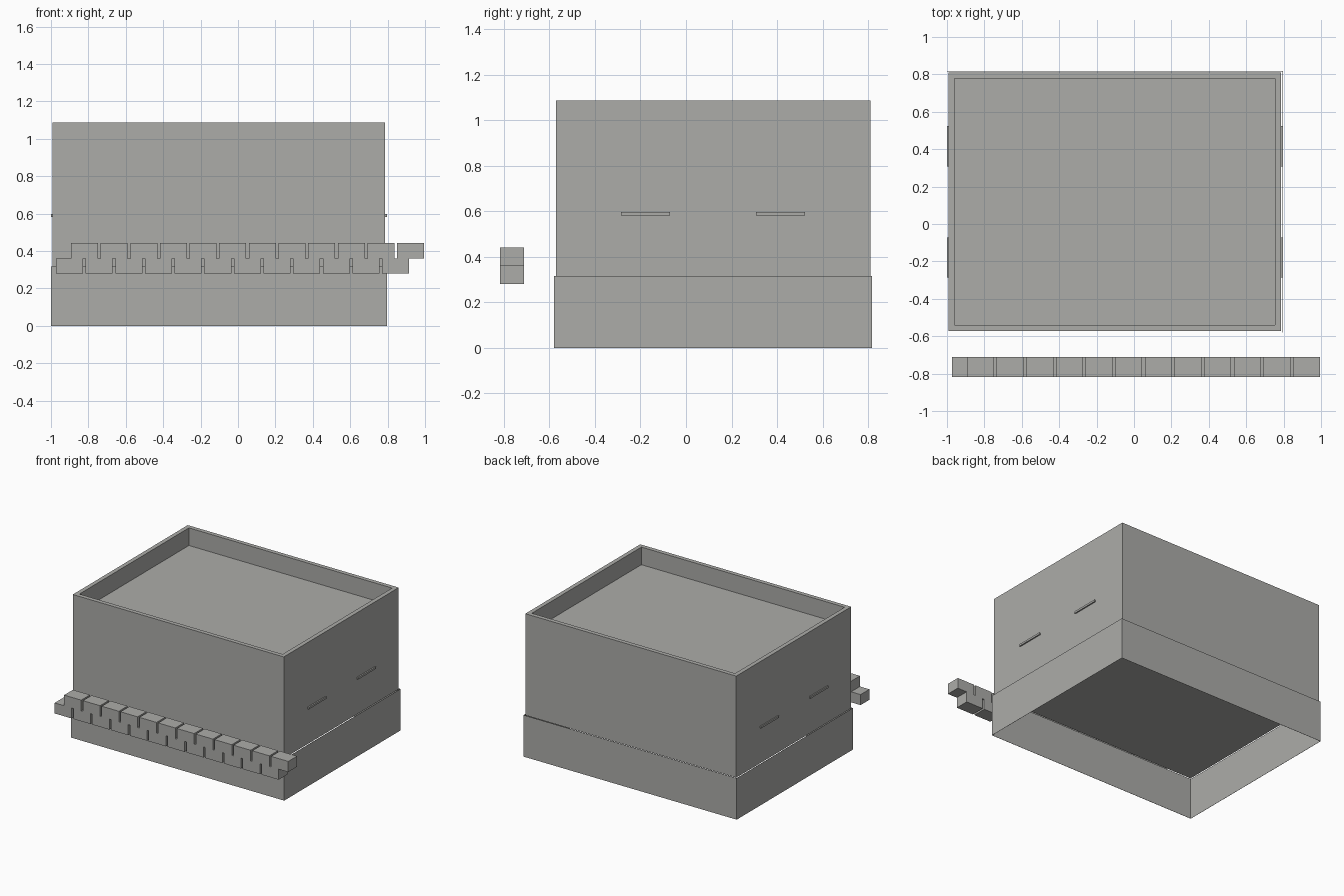
import bpy, bmesh
from mathutils import Vector

if "Cube" in bpy.data.objects:
    bpy.data.objects.remove(bpy.data.objects["Cube"])

grey = bpy.data.materials.new("warm grey")
grey.diffuse_color = (0.413, 0.413, 0.396, 1)
grey.use_nodes = True
grey.node_tree.nodes["Principled BSDF"].inputs["Base Color"].default_value = grey.diffuse_color


def finish(bm, name):
    bmesh.ops.recalc_face_normals(bm, faces=bm.faces)
    me = bpy.data.meshes.new(name)
    bm.to_mesh(me)
    bm.free()
    me.materials.append(grey)
    ob = bpy.data.objects.new(name, me)
    bpy.context.collection.objects.link(ob)
    return ob


def add_box(bm, lo, hi):
    lo, hi = Vector(lo), Vector(hi)
    verts = bmesh.ops.create_cube(bm, size=1)["verts"]
    for v in verts:
        v.co = (lo + hi) / 2 + v.co * (hi - lo)
    return verts


# box body with a shallow tray recessed into its top
X0, X1, Y0, Y1 = -0.991, 0.786, -0.572, 0.811
Z0, Z1 = 0.315, 1.088
RIM, DEPTH = 0.046, 0.134
bm = bmesh.new()
add_box(bm, (X0, Y0, Z0), (X1, Y1, Z1))
bm.normal_update()
top = max(bm.faces, key=lambda f: f.calc_center_median().z)
bmesh.ops.inset_region(bm, faces=[top], thickness=RIM)
floor = bmesh.ops.extrude_discrete_faces(bm, faces=[top])["faces"][0]
bmesh.ops.translate(bm, verts=floor.verts, vec=(0, 0, -DEPTH))
finish(bm, "box_body")

# thin open skirt around the foot, with a small clearance to the body
GAP = 0.009
bm = bmesh.new()
add_box(bm, (X0 - GAP, Y0 - GAP, 0), (X1 + GAP + 0.001, Y1 + GAP - 0.002, 0.316))
bm.normal_update()
bmesh.ops.delete(bm, geom=[f for f in bm.faces if abs(f.normal.z) > 0.5], context='FACES')
skirt = finish(bm, "lower_skirt")
wall = skirt.modifiers.new("wall", 'SOLIDIFY')
wall.thickness = 0.002
wall.offset = -1

# four slim catches, two on each side
bm = bmesh.new()
for xa, xb in ((X0 - GAP, X0), (X1, X1 + GAP + 0.001)):
    for ya, yb in ((-0.285, -0.071), (0.308, 0.524)):
        add_box(bm, (xa, ya, 0.582), (xb, yb, 0.597))
finish(bm, "side_catches")

# hinge strip: two rows of teeth, staggered by half a pitch
COUNT, TOOTH, PITCH = 12, 0.1445, 0.1585
MID, LOW, HIGH = 0.361, 0.281, 0.442


def row(start, z):
    pts = []
    for i in range(COUNT):
        a = start + i * PITCH
        pts += [(a, MID), (a, z), (a + TOOTH, z), (a + TOOTH, MID)]
    return pts


outline = row(-0.893, HIGH) + row(-0.973, LOW)[::-1]
bm = bmesh.new()
face = bm.faces.new([bm.verts.new((x, -0.817, z)) for x, z in outline])
ext = bmesh.ops.extrude_face_region(bm, geom=[face])["geom"]
bmesh.ops.translate(bm, verts=[v for v in ext if isinstance(v, bmesh.types.BMVert)],
                    vec=(0, 0.106, 0))
finish(bm, "hinge_strip")
